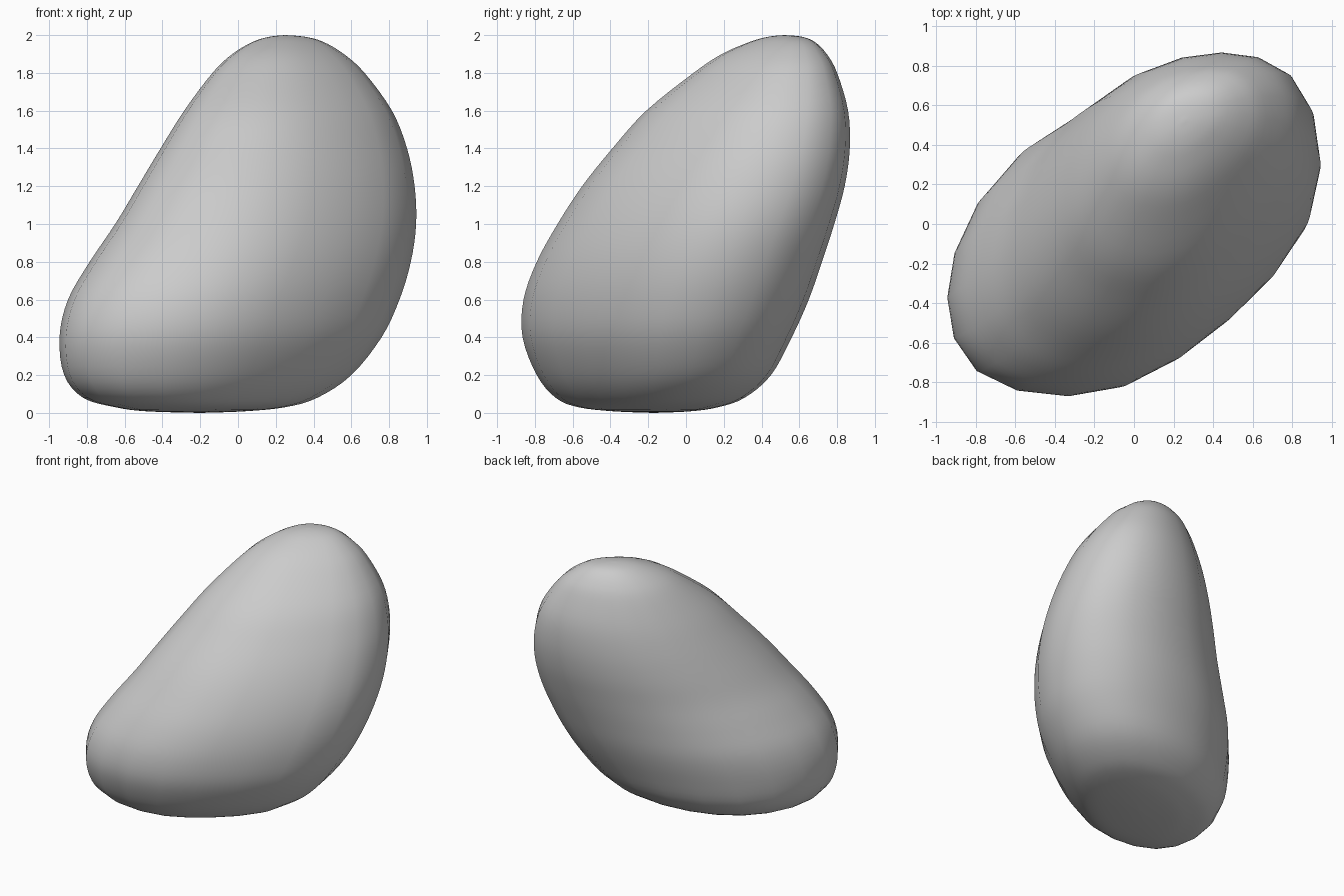
import bpy, bmesh, math

if "Cube" in bpy.data.objects:
    bpy.data.objects.remove(bpy.data.objects["Cube"])

# Horizontal sections of the stone: z, x min, x max, y min, y max
rows = [
    (0.00, -0.20, -0.20, -0.17, -0.17),
    (0.008, -0.48, 0.03, -0.38, 0.02),
    (0.03, -0.65, 0.25, -0.57, 0.17),
    (0.08, -0.82, 0.42, -0.69, 0.31),
    (0.20, -0.92, 0.60, -0.79, 0.45),
    (0.40, -0.945, 0.76, -0.865, 0.56),
    (0.60, -0.90, 0.855, -0.86, 0.65),
    (0.80, -0.785, 0.915, -0.79, 0.72),
    (1.00, -0.65, 0.943, -0.68, 0.785),
    (1.20, -0.53, 0.935, -0.55, 0.84),
    (1.40, -0.41, 0.895, -0.39, 0.867),
    (1.60, -0.285, 0.815, -0.21, 0.858),
    (1.80, -0.135, 0.67, 0.04, 0.80),
    (1.90, -0.03, 0.56, 0.19, 0.745),
    (1.965, 0.08, 0.45, 0.34, 0.68),
    (1.992, 0.17, 0.35, 0.44, 0.61),
    (2.00, 0.25, 0.25, 0.52, 0.52),
]
SEGMENTS, STEPS = 20, 4
LEAN = math.radians(72)   # phase between x and y turns the ovals diagonally


def spline(a, b, c, d, t):
    return tuple(0.5 * (2*q + (r-p)*t + (2*p-5*q+4*r-s)*t*t + (3*q-p-3*r+s)*t**3)
                 for p, q, r, s in zip(a, b, c, d))


# Smooth the sections vertically
fine = []
for i in range(len(rows) - 1):
    a, d = rows[max(i-1, 0)], rows[min(i+2, len(rows)-1)]
    fine += [spline(a, rows[i], rows[i+1], d, k/STEPS) for k in range(STEPS)]

# Loft the diagonal ovals between a bottom and a top pole
bm = bmesh.new()


def pole(r):
    return bm.verts.new(((r[1]+r[2])/2, (r[3]+r[4])/2, r[0]))


bottom, top = pole(rows[0]), pole(rows[-1])
rings = []
for z, x0, x1, y0, y1 in fine[1:]:
    hx, hy = (x1-x0)/2, (y1-y0)/2
    size = (hx+hy)/1.5
    ring = []
    for j in range(SEGMENTS):
        t = 2*math.pi*j/SEGMENTS
        s = math.sin(t)*math.sin(t-LEAN)
        # Flatter front-right flank, fuller back-left flank, fuller long ends
        side = (0.055 if t < math.pi else 0.09) * max(0, s)**2 * size
        end = 0.12 * min(0, s)**2 * size * (1 if math.cos(t-LEAN/2) > 0 else -1)
        ring.append(bm.verts.new(((x0+x1)/2 + hx*math.cos(t) - side + end,
                                  (y0+y1)/2 + hy*math.cos(t-LEAN) + side + end,
                                  max(z, 0))))
    rings.append(ring)
for j in range(SEGMENTS):
    k = (j+1) % SEGMENTS
    bm.faces.new((bottom, rings[0][k], rings[0][j]))
    bm.faces.new((top, rings[-1][j], rings[-1][k]))
    for lo, hi in zip(rings, rings[1:]):
        bm.faces.new((lo[j], lo[k], hi[k], hi[j]))
bmesh.ops.recalc_face_normals(bm, faces=bm.faces)
for f in bm.faces:
    f.smooth = True

mesh = bpy.data.meshes.new("stone")
bm.to_mesh(mesh)
bm.free()
stone = bpy.data.objects.new("stone", mesh)
bpy.context.collection.objects.link(stone)
